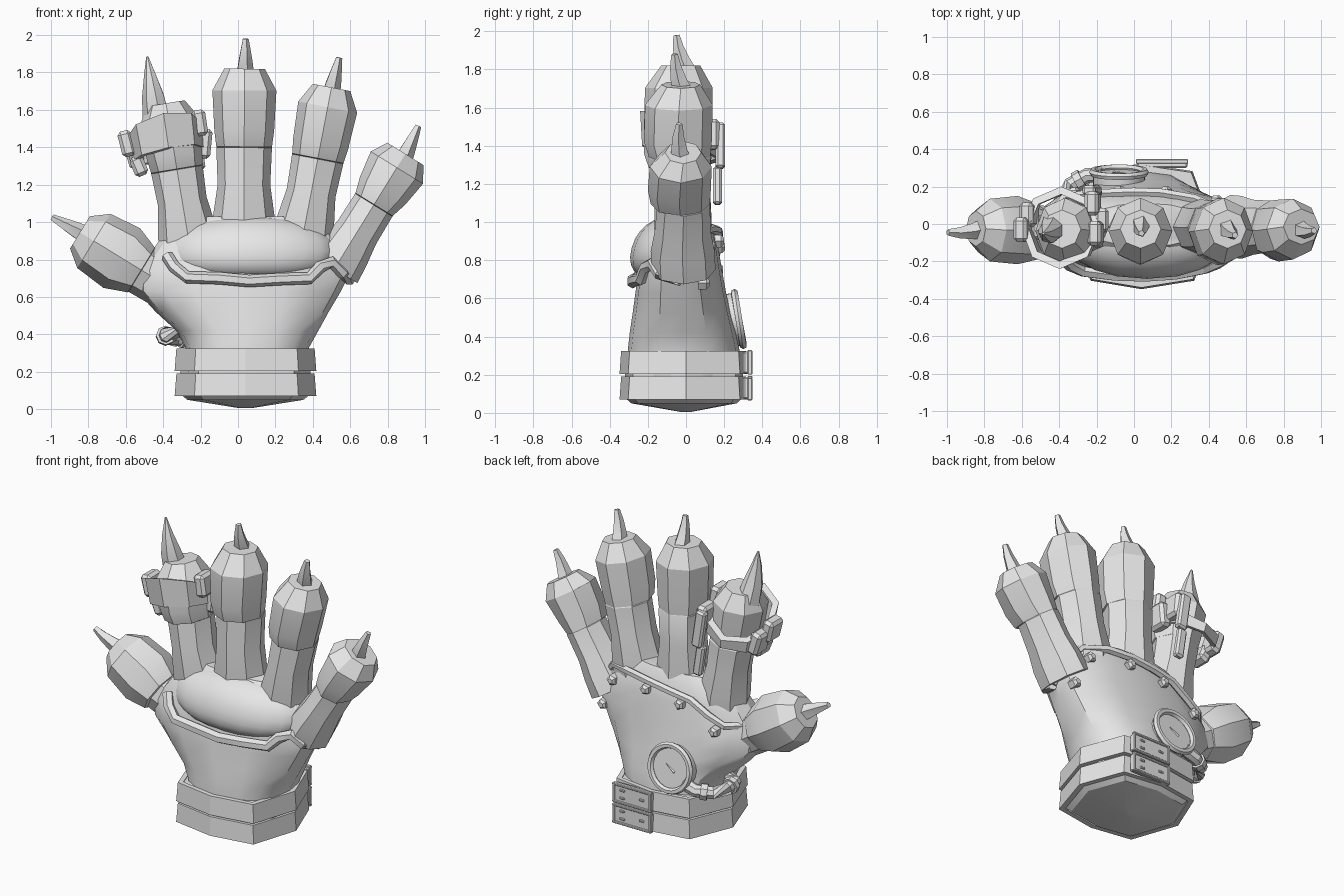
import bpy, bmesh, math
from mathutils import Vector as V

if "Cube" in bpy.data.objects:
    bpy.data.objects.remove(bpy.data.objects["Cube"])

grey = bpy.data.materials.new("plain_grey")
grey.diffuse_color = (0.8, 0.8, 0.8, 1)
grey.use_nodes = True
grey.node_tree.nodes["Principled BSDF"].inputs["Base Color"].default_value = grey.diffuse_color


def add(name, bm, smooth=30):
    bmesh.ops.recalc_face_normals(bm, faces=bm.faces)
    me = bpy.data.meshes.new(name)
    bm.to_mesh(me)
    bm.free()
    me.materials.append(grey)
    ob = bpy.data.objects.new(name, me)
    bpy.context.collection.objects.link(ob)
    if smooth:
        bpy.ops.object.select_all(action='DESELECT')
        ob.select_set(True)
        bpy.context.view_layer.objects.active = ob
        bpy.ops.object.shade_smooth_by_angle(angle=math.radians(smooth))
    return ob


def loft(name, rings, closed=False, smooth=30):
    """Skin a list of equal-length rings, capped or joined end to end."""
    bm = bmesh.new()
    vs = [[bm.verts.new(p) for p in r] for r in rings]
    n = len(vs[0])
    pairs = list(zip(vs, vs[1:])) + ([(vs[-1], vs[0])] if closed else [])
    for a, b in pairs:
        for i in range(n):
            j = (i + 1) % n
            bm.faces.new((a[i], a[j], b[j], b[i]))
    if not closed:
        bm.faces.new(vs[0])
        bm.faces.new(vs[-1])
    return add(name, bm, smooth)


def tube(name, path, r, n=6, closed=False, smooth=30):
    """Tube along a path; r is one radius or one per point; n >= 10 gives ridges."""
    path = [V(p) for p in path]
    m = len(path)
    rings = []
    for i, p in enumerate(path):
        a = path[(i - 1) % m] if closed or i else p
        b = path[(i + 1) % m] if closed or i < m - 1 else p
        d = (b - a).normalized()
        ref = V((0, 1, 0)) if abs(d.y) < 0.8 else V((0, 0, 1))
        s = d.cross(ref).normalized()
        t = s.cross(d)
        k = r[i] if isinstance(r, list) else r
        rings.append([p + (s * math.cos(w) + t * math.sin(w)) * k * q
                      for w, q in ((2 * math.pi * j / n, 1 if n < 10 or j % 2 else 0.78)
                                   for j in range(n))])
    return loft(name, rings, closed, smooth)


def box(name, c, size, rot_y=0, bevel=0.008):
    bm = bmesh.new()
    bmesh.ops.create_cube(bm, size=1)
    for v in bm.verts:
        v.co = V((v.co.x * size[0], v.co.y * size[1], v.co.z * size[2]))
    bmesh.ops.bevel(bm, geom=bm.edges[:], offset=bevel, segments=1, affect='EDGES')
    ob = add(name, bm, 0)
    ob.location = c
    ob.rotation_euler = (0, rot_y, 0)
    return ob


# ---- palm: height, left, right, front, back
PALM = [(0.10, -0.29, 0.37, -0.31, 0.28), (0.33, -0.28, 0.38, -0.305, 0.28),
        (0.42, -0.33, 0.43, -0.295, 0.26), (0.52, -0.44, 0.485, -0.28, 0.235),
        (0.63, -0.54, 0.55, -0.265, 0.21), (0.74, -0.54, 0.605, -0.25, 0.19),
        (0.86, -0.45, 0.56, -0.22, 0.17), (0.96, -0.38, 0.49, -0.18, 0.15),
        (1.03, -0.24, 0.36, -0.12, 0.11)]
E = 0.85


def section(z):
    for a, b in zip(PALM, PALM[1:]):
        if z <= b[0]:
            t = max(0, (z - a[0]) / (b[0] - a[0]))
            return [p + (q - p) * t for p, q in zip(a, b)][1:]
    return PALM[-1][1:]


def on_palm(x, z, back, out=0.0):
    """Point on the front or back of the palm."""
    l, r, f, b = section(z)
    u = min(1, abs(x - (l + r) / 2) / ((r - l) / 2))
    v = (1 - u ** (2 / E)) ** (E / 2)
    m = (f + b) / 2
    return V((x, m + (b - m + out) * v if back else m + (f - m - out) * v, z))


def palm_ring(z):
    l, r, f, b = section(z)
    pts = []
    for i in range(16):
        w = 2 * math.pi * i / 16
        c, s = math.cos(w), math.sin(w)
        pts.append(V(((l + r) / 2 + (r - l) / 2 * math.copysign(abs(c) ** E, c),
                      (f + b) / 2 + (b - f) / 2 * math.copysign(abs(s) ** E, s), z)))
    return pts


loft("palm", [palm_ring(p[0]) for p in PALM])

# palm cushion, leaning back toward the fingers
bm = bmesh.new()
bmesh.ops.create_uvsphere(bm, u_segments=20, v_segments=12, radius=1)
for v in bm.verts:
    x, y, z = (math.copysign(abs(c) ** e, c) for c, e in zip(v.co, (0.85, 1, 0.9)))
    v.co = V((0.07 + 0.455 * x, -0.13 + 0.155 * y + 0.05 * x * x + 0.045 * z,
              0.845 + 0.165 * z + 0.02 * (1 - x * x)))
add("palm_cushion", bm, 40)

# ---- wrist stub and two straps
WRIST = [(0.04, -0.345), (0.32, -0.30), (0.415, 0), (0.31, 0.28),
         (0.04, 0.32), (-0.22, 0.28), (-0.335, 0), (-0.23, -0.30)]


def wring(z, s):
    return [V((0.04 + (x - 0.04) * s, y * s, z)) for x, y in WRIST]


loft("wrist_end", [wring(0.005, 0.08), wring(0.05, 0.83), wring(0.08, 0.93), wring(0.32, 0.93)])
for z in (0.07, 0.205):
    loft("wrist_strap", [wring(z, 0.92), wring(z, 1.01), wring(z + 0.12, 0.985),
                         wring(z + 0.12, 0.9)], True, 0)
    # buckle plate with rim and prongs
    zc = z + 0.06
    box("buckle_plate", (0.15, 0.32, zc), (0.27, 0.04, 0.115))
    for dz in (-0.056, 0.056):
        box("buckle_bar", (0.15, 0.335, zc + dz), (0.28, 0.025, 0.016), 0, 0.004)
    for dx in (-0.13, 0.13):
        box("buckle_post", (0.15 + dx, 0.335, zc), (0.018, 0.025, 0.11), 0, 0.004)
    for dx, dz in ((0.07, 0.025), (0.07, -0.025), (-0.07, 0.0)):
        box("buckle_prong", (0.15 + dx, 0.341, zc + dz), (0.035, 0.012, 0.014), 0, 0.003)

# ---- fingers: distance fraction, width factor, front, back
ROWS = [(0, 1.15, -0.15, 0.12), (0.15, 1.06, -0.165, 0.135), (0.36, 0.88, -0.165, 0.125),
        (0.565, 0.93, -0.16, 0.128), (0.57, 0.93, -0.195, 0.128), (0.66, 1.0, -0.22, 0.135),
        (0.88, 1.07, -0.215, 0.14), (1, 0.68, -0.13, 0.075)]
LITTLE = [(0, 0.92, -0.18, 0.155), (0.16, 0.86, -0.185, 0.15), (0.32, 0.76, -0.165, 0.13),
          (0.555, 0.74, -0.15, 0.125), (0.56, 0.74, -0.185, 0.125), (0.68, 0.9, -0.2, 0.13),
          (0.88, 1.04, -0.19, 0.135), (1, 0.72, -0.11, 0.08)]
THUMB = [(0, 0.75, -0.13, 0.09), (0.29, 0.77, -0.16, 0.10), (0.295, 0.8, -0.19, 0.11),
         (0.52, 1.07, -0.215, 0.15), (0.84, 0.97, -0.20, 0.135), (1, 0.58, -0.12, 0.07)]


def finger(name, p0, p1, hw, rows=ROWS):
    a, b = V((p0[0], 0, p0[1])), V((p1[0], 0, p1[1]))
    side = (b - a).normalized().cross(V((0, -1, 0)))
    rings = []
    for t, k, f, bk in rows:
        ring = []
        for j in range(8):
            w = j * math.pi / 4
            ring.append(a.lerp(b, t) + side * hw * k * math.cos(w)
                        + V((0, (f + bk) / 2 + (bk - f) / 2 * math.sin(w), 0)))
        rings.append(ring)
    loft(name, rings, False, 28)


def claw(name, base, tip, r, n=10, bow=-0.012, end=0.33):
    a, b = V(base), V(tip)
    pts = [a.lerp(b, t) + V((0, bow * math.sin(math.pi * t), 0)) for t in (0, 0.35, 0.7, 1)]
    tube(name, pts, [r, r * 0.82, r * (0.4 + end * 0.5), r * end], n)


finger("index_finger", (-0.25, 0.82), (-0.385, 1.635), 0.15)
finger("middle_finger", (0.03, 0.85), (0.035, 1.82), 0.16)
finger("ring_finger", (0.33, 0.84), (0.50, 1.72), 0.15)
finger("little_finger", (0.515, 0.75), (0.895, 1.365), 0.158, LITTLE)
finger("thumb", (-0.38, 0.66), (-0.845, 0.945), 0.175, THUMB)
claw("index_claw", (-0.435, -0.02, 1.56), (-0.485, -0.05, 1.885), 0.075, 7, -0.015, 0.08)
claw("middle_claw", (0.035, 0.01, 1.78), (0.04, -0.05, 1.98), 0.052)
claw("ring_claw", (0.49, -0.01, 1.67), (0.54, -0.06, 1.88), 0.055)
claw("little_claw", (0.87, -0.02, 1.31), (0.963, -0.035, 1.515), 0.055)
claw("thumb_claw", (-0.80, -0.02, 0.92), (-0.995, -0.045, 1.025), 0.055)

# ---- glove edging, front and back
fr = [(-0.38, 0.82), (-0.34, 0.76), (-0.27, 0.705), (-0.1, 0.70), (0.06, 0.685), (0.22, 0.695),
      (0.38, 0.70), (0.44, 0.76), (0.50, 0.785), (0.56, 0.73), (0.6, 0.695)]
tube("front_edging", [on_palm(x, z, False, 0.022) for x, z in fr], 0.033, 6)
bk = [(0.6, 0.695), (0.56, 0.84), (0.46, 0.95), (0.32, 0.965), (0.15, 0.955), (0.0, 0.935),
      (-0.15, 0.91), (-0.27, 0.84), (-0.37, 0.79), (-0.52, 0.77)]
tube("back_edging", [on_palm(x, z, True, 0.018) for x, z in bk], 0.025, 6)
for x, z in ((0.53, 0.68), (0.44, 0.87), (0.17, 0.90), (-0.08, 0.87), (-0.32, 0.75)):
    p = on_palm(x, z, True)
    tube("stud", [p - V((0, 0.02, 0)), p + V((0, 0.025, 0)), p + V((0, 0.04, 0))],
         [0.034, 0.034, 0.018], 5, False, 0)

# ---- round dial on the back of the hand
nrm = V((0, 0.985, 0.17))
up = V((0, -0.17, 0.985))
c = V((-0.08, 0.265, 0.49))


def dial_pt(r, w):
    return c + V((1, 0, 0)) * r * math.cos(w) + up * r * math.sin(w)


angs = [math.pi * i / 12 for i in range(24)]
tube("dial_rim", [dial_pt(0.14, w) + nrm * 0.012 for w in angs], 0.02, 6, True)
loft("dial_face", [[dial_pt(0.14, w) + nrm * h for w in angs] for h in (-0.06, 0.006)])
tube("dial_needle", [c + nrm * 0.01 + V((-0.03, 0, 0)) - up * 0.02,
                     c + nrm * 0.01 + V((0.03, 0, 0)) + up * 0.02], [0.008, 0.003], 4)

# hose from the dial around the thumb side
hose = [(-0.17, 0.26, 0.41), (-0.25, 0.26, 0.385), (-0.34, 0.21, 0.375), (-0.39, 0.13, 0.385),
        (-0.385, 0.05, 0.40), (-0.30, 0.0, 0.41)]
tube("hose", hose, 0.04, 8)
for a, b in ((1, 2), (3, 4)):
    p, q = V(hose[a]), V(hose[b])
    tube("hose_collar", [p.lerp(q, 0.3), p.lerp(q, 0.7)], 0.052, 8)


# ---- collar around the index fingertip: tall in front, narrow and lower behind
def collar_ring(r, end):
    pts = []
    for i in range(8):
        w = i * math.pi / 4
        x, y = r * math.cos(w), r * 1.05 * math.sin(w)
        h = (0.06 - 0.03 * math.sin(w)) * end
        pts.append(V((-0.385 + x - h * 0.15, -0.02 + y, 1.42 + h + 0.2 * x - 0.33 * y)))
    return pts


loft("finger_collar", [collar_ring(0.17, -1), collar_ring(0.2, -1),
                       collar_ring(0.21, 1), collar_ring(0.17, 1)], True, 0)
for x, y, z, h, rot in ((-0.595, -0.03, 1.42, 0.14, -0.25), (-0.56, 0.05, 1.36, 0.15, -0.3),
                        (-0.53, -0.02, 1.30, 0.11, -0.4), (-0.205, -0.05, 1.53, 0.14, -0.15),
                        (-0.18, 0.02, 1.42, 0.16, 0.1), (-0.22, 0.11, 1.46, 0.16, -0.1)):
    box("collar_block", (x, y, z), (0.075, 0.13, h), rot, 0.018)
box("collar_plate", (-0.215, 0.165, 1.19), (0.06, 0.045, 0.2), -0.15, 0.012)
box("collar_plate", (-0.225, 0.18, 1.40), (0.07, 0.05, 0.24), -0.15, 0.012)
